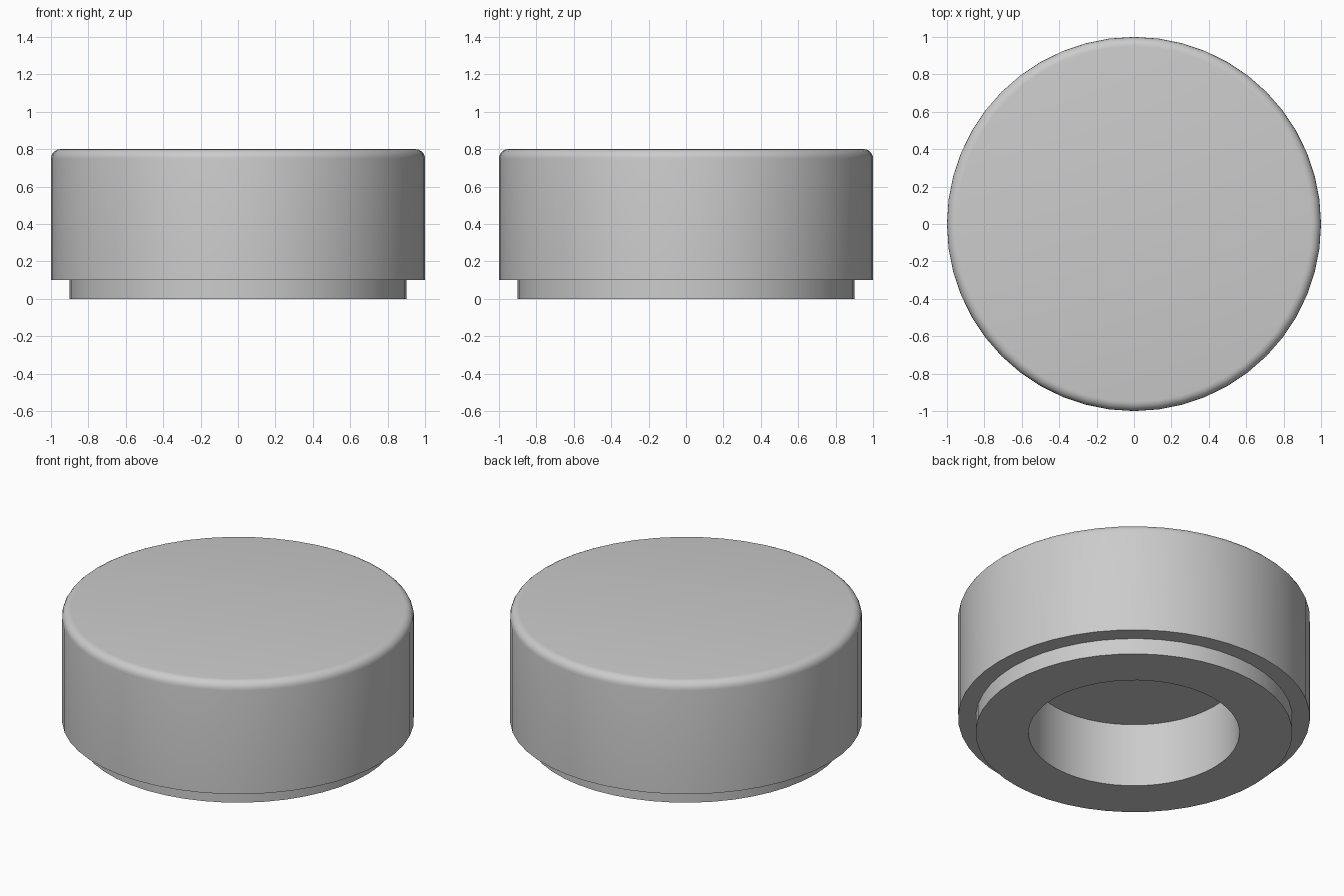
import bpy, bmesh, math

if "Cube" in bpy.data.objects:
    bpy.data.objects.remove(bpy.data.objects["Cube"])

SIDES = 48
BEVEL = 0.05

# Profile (radius, height): from recess ceiling, down and out, then up to the rounded rim
profile = [(0, 0.4), (0.6, 0.4), (0.6, 0), (0.9, 0), (0.9, 0.1), (1, 0.1)]
for i in range(6):
    a = math.radians(90 * i / 5)
    profile.append((1 - BEVEL + BEVEL * math.cos(a), 0.8 - BEVEL + BEVEL * math.sin(a)))
profile.append((0, 0.8))

# Cap body: revolve the profile about z
bm = bmesh.new()
verts = [bm.verts.new((r, 0, z)) for r, z in profile]
edges = [bm.edges.new(pair) for pair in zip(verts, verts[1:])]
bmesh.ops.spin(bm, geom=verts + edges, cent=(0, 0, 0), axis=(0, 0, 1),
               angle=math.tau, steps=SIDES, use_merge=False)
bmesh.ops.remove_doubles(bm, verts=bm.verts[:], dist=1e-4)
bmesh.ops.recalc_face_normals(bm, faces=bm.faces[:])

mesh = bpy.data.meshes.new("round_cap")
bm.to_mesh(mesh)
bm.free()
cap = bpy.data.objects.new("round_cap", mesh)
bpy.context.collection.objects.link(cap)

# Smooth walls and rim, crisp steps
bpy.context.view_layer.objects.active = cap
cap.select_set(True)
bpy.ops.object.shade_smooth_by_angle(angle=math.radians(30))
